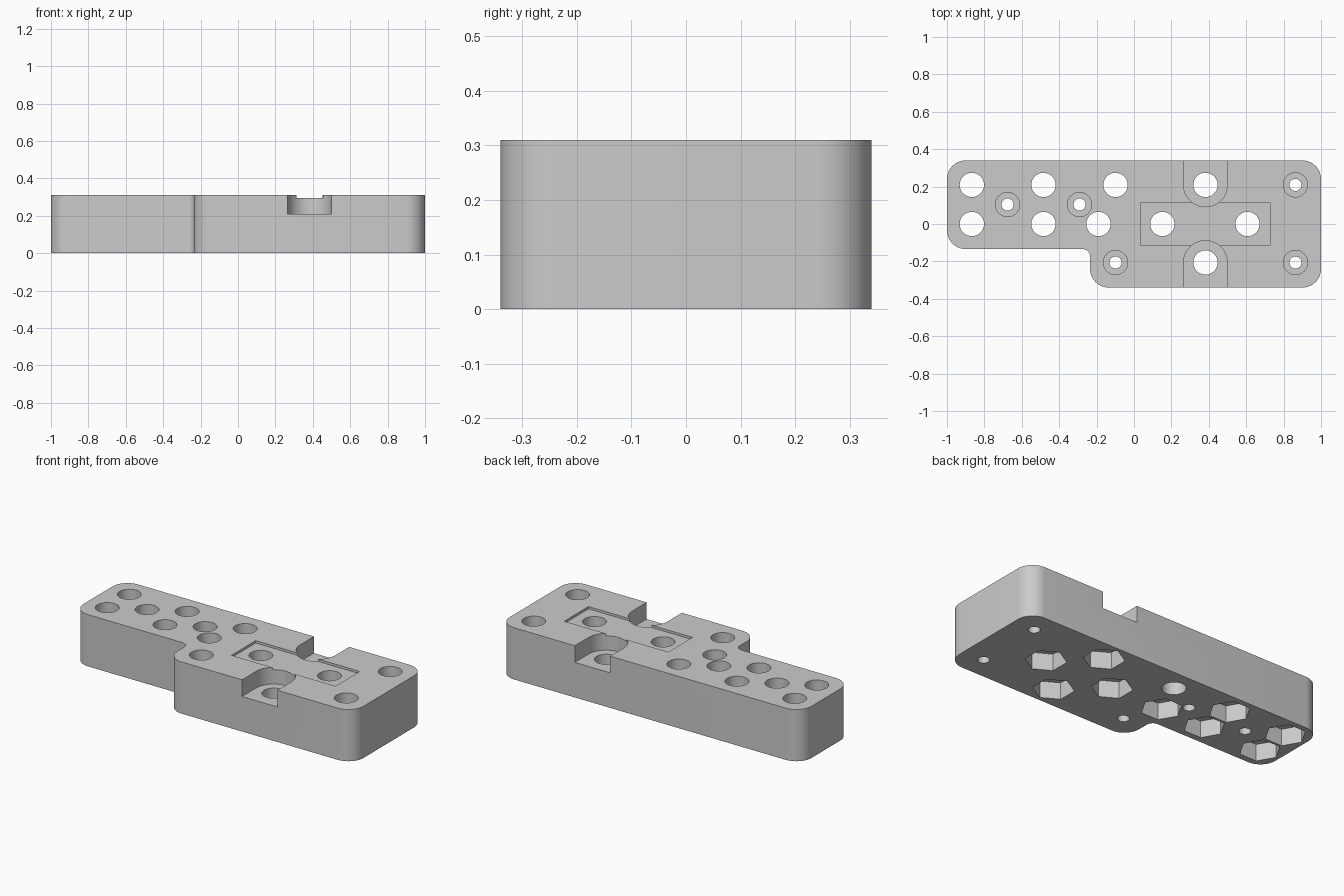
import bpy, bmesh, math
from mathutils import Vector

if "Cube" in bpy.data.objects:
    bpy.data.objects.remove(bpy.data.objects["Cube"], do_unlink=True)

HEIGHT = 0.31
HOLE_R = 0.065
NOTCH_X = 0.382

grey = bpy.data.materials.new("light grey")
grey.use_nodes = True
grey.diffuse_color = (0.6, 0.6, 0.6, 1)
grey.node_tree.nodes["Principled BSDF"].inputs["Base Color"].default_value = (0.6, 0.6, 0.6, 1)


def prism(name, outline, z0, z1):
    """Extrude a flat outline between two heights."""
    bm = bmesh.new()
    base = bm.faces.new([bm.verts.new((x, y, z0)) for x, y in outline])
    top = bmesh.ops.extrude_face_region(bm, geom=[base])
    verts = [v for v in top["geom"] if isinstance(v, bmesh.types.BMVert)]
    bmesh.ops.translate(bm, verts=verts, vec=(0, 0, z1 - z0))
    bmesh.ops.recalc_face_normals(bm, faces=bm.faces)
    mesh = bpy.data.meshes.new(name)
    bm.to_mesh(mesh)
    bm.free()
    mesh.materials.append(grey)
    obj = bpy.data.objects.new(name, mesh)
    bpy.context.collection.objects.link(obj)
    return obj


def ring(x, y, r, sides, turn=0.0):
    step = math.tau / sides
    return [(x + r * math.cos(turn + i * step), y + r * math.sin(turn + i * step)) for i in range(sides)]


def rounded(corners, steps=10):
    """Round each right-angled corner given as x, y, radius."""
    pts = []
    for i, (x, y, r) in enumerate(corners):
        p = Vector((x, y))
        u = (Vector(corners[i - 1][:2]) - p).normalized()
        w = (Vector(corners[(i + 1) % len(corners)][:2]) - p).normalized()
        centre = p + r * (u + w)
        for k in range(steps + 1):
            t = math.pi / 2 * k / steps
            pts.append(tuple(centre - r * (w * math.cos(t) + u * math.sin(t))))
    return pts


# Stepped block with rounded corners
block = prism("mounting_block", rounded([
    (-1, -0.134, 0.1), (-0.235, -0.134, 0.04), (-0.235, -0.34, 0.1),
    (1, -0.34, 0.1), (1, 0.34, 0.1), (-1, 0.34, 0.1)]), 0, HEIGHT)

cutters = []


def cut(name, outline, z0, z1):
    cutter = prism(name, outline, z0, z1)
    cutter.hide_render = True
    mod = block.modifiers.new(name, "BOOLEAN")
    mod.operation = "DIFFERENCE"
    mod.solver = "EXACT"
    mod.object = cutter
    cutters.append(cutter)


# Shallow rectangular recess in the top
cut("recess", [(0.037, -0.115), (0.727, -0.115), (0.727, 0.115), (0.037, 0.115)], HEIGHT - 0.014, 0.4)

# Round-ended notches open to the front and back edges
for side, cy in ((1, 0.209), (-1, -0.206)):
    r = 0.117
    arc = [(NOTCH_X + r * math.cos(math.pi * i / 24), cy - side * r * math.sin(math.pi * i / 24))
           for i in range(25)]
    cut("edge_notch", arc + [(NOTCH_X - r, side * 0.45), (NOTCH_X + r, side * 0.45)], 0.21, 0.42)

# Bolt holes, with hexagonal nut pockets underneath
pointed_x = [(-0.867, 0.209), (-0.867, 0), (-0.484, 0.209), (-0.484, 0), (-0.19, 0)]
pointed_y = [(NOTCH_X, 0.209), (NOTCH_X, -0.206), (0.152, 0), (0.607, 0)]
for x, y in pointed_x + pointed_y + [(-0.099, 0.209)]:
    cut("bolt_hole", ring(x, y, HOLE_R, 32), -0.1, 0.5)
for places, turn in ((pointed_x, 0), (pointed_y, math.pi / 6)):
    for x, y in places:
        cut("nut_pocket", ring(x, y, 0.112, 6, turn), -0.05, 0.1)

# Counterbored screw holes
for x, y in [(-0.676, 0.104), (-0.291, 0.104), (0.863, 0.209), (-0.099, -0.206), (0.863, -0.206)]:
    cut("screw_hole", ring(x, y, HOLE_R / 2, 24), -0.1, 0.5)
    cut("counterbore", ring(x, y, HOLE_R, 32), 0.19, 0.45)

# Bake the cuts and drop the cutters
graph = bpy.context.evaluated_depsgraph_get()
graph.update()
baked = bpy.data.meshes.new_from_object(block.evaluated_get(graph))
block.modifiers.clear()
block.data = baked
for cutter in cutters:
    bpy.data.objects.remove(cutter, do_unlink=True)

# Smooth the rounded walls, keep the rims sharp
for obj in bpy.context.selected_objects:
    obj.select_set(False)
block.select_set(True)
bpy.context.view_layer.objects.active = block
bpy.ops.object.shade_smooth_by_angle(angle=math.radians(30))
